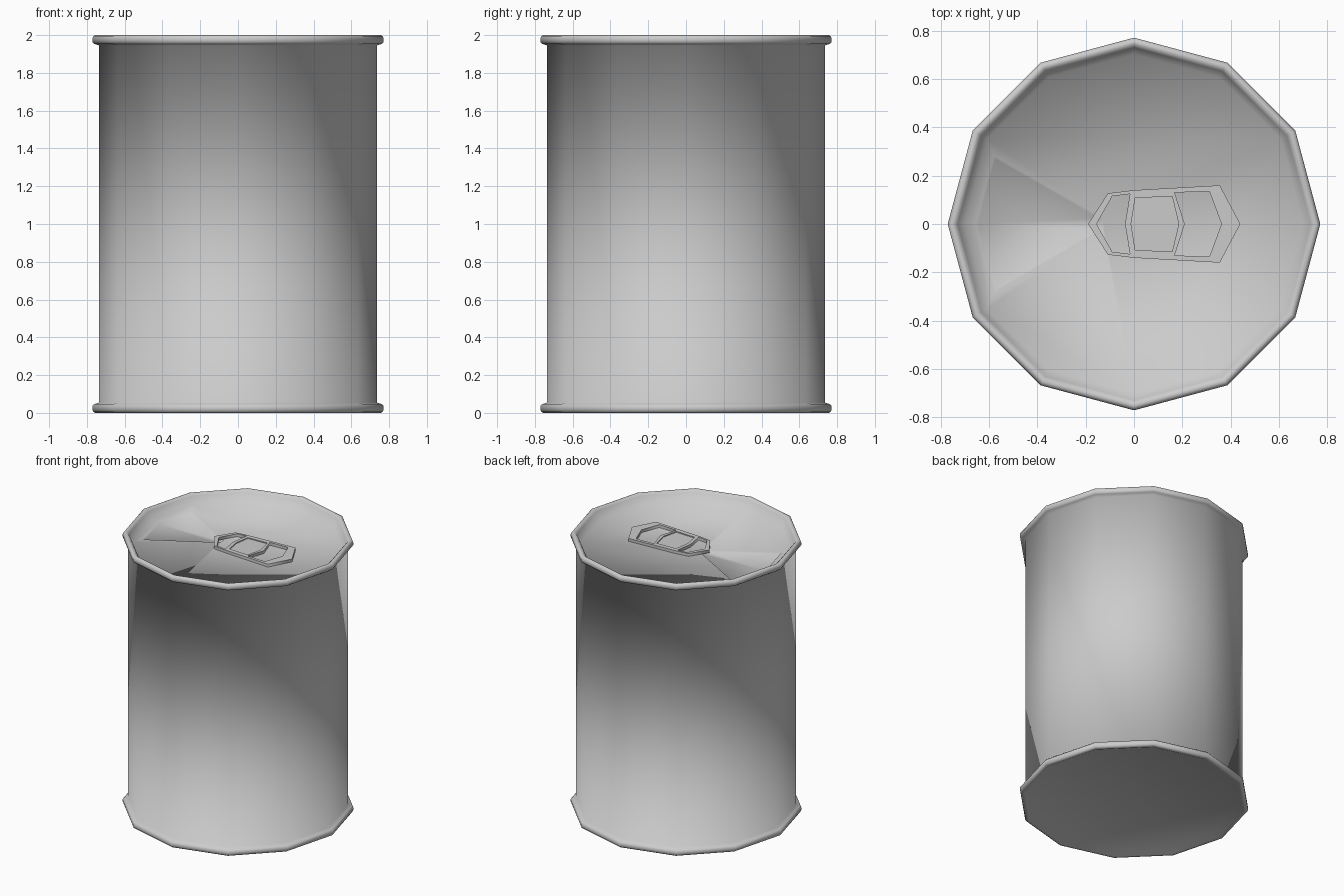
import bpy, bmesh
from math import cos, sin, pi, radians

if "Cube" in bpy.data.objects:
    bpy.data.objects.remove(bpy.data.objects["Cube"])

SIDES = 12
FLOOR = 1.927          # height of the recessed lid


def make_object(name, rings):
    """Closed solid from stacked rings of points, capped at both ends."""
    bm = bmesh.new()
    loops = [[bm.verts.new(p) for p in ring] for ring in rings]
    n = len(loops[0])
    for a, b in zip(loops, loops[1:]):
        for i in range(n):
            j = (i + 1) % n
            bm.faces.new((a[i], a[j], b[j], b[i]))
    bm.faces.new(loops[0][::-1])
    bm.faces.new(loops[-1])
    bmesh.ops.recalc_face_normals(bm, faces=bm.faces)
    mesh = bpy.data.meshes.new(name)
    bm.to_mesh(mesh)
    bm.free()
    ob = bpy.data.objects.new(name, mesh)
    bpy.context.collection.objects.link(ob)
    return ob


def activate(ob):
    bpy.ops.object.select_all(action='DESELECT')
    ob.select_set(True)
    bpy.context.view_layer.objects.active = ob


def mirrored(half):
    """Complete an outline symmetric about the x axis."""
    return half + [(x, -y) for x, y in reversed(half) if y > 0]


def plate(name, outlines, z0, z1):
    """Flat plate: first outline is the edge, the others are holes."""
    cu = bpy.data.curves.new(name, 'CURVE')
    cu.dimensions = '2D'
    cu.fill_mode = 'BOTH'
    cu.extrude = (z1 - z0) / 2
    for pts in outlines:
        sp = cu.splines.new('POLY')
        sp.points.add(len(pts) - 1)
        for p, (x, y) in zip(sp.points, pts):
            p.co = (x, y, 0, 1)
        sp.use_cyclic_u = True
    ob = bpy.data.objects.new(name, cu)
    ob.location.z = (z0 + z1) / 2
    bpy.context.collection.objects.link(ob)
    activate(ob)
    bpy.ops.object.convert(target='MESH')
    return bpy.context.object


# can body with rolled rims, recessed lid and shallow recessed base
profile = [(0.69, 0.025), (0.74, 0.002), (0.755, 0), (0.766, 0.006), (0.771, 0.018),
           (0.771, 0.036), (0.76, 0.047), (0.735, 0.055),
           (0.735, 1.945), (0.76, 1.953), (0.771, 1.964), (0.771, 1.982),
           (0.766, 1.994), (0.755, 2.0), (0.742, 1.997), (0.73, 1.985),
           (0.702, FLOOR)]
can = make_object("can_body", [
    [(r * cos(2 * pi * i / SIDES), r * sin(2 * pi * i / SIDES), z) for i in range(SIDES)]
    for r, z in profile])

# pressed-in wedge of the drinking opening
wedge = mirrored([(-0.655, 0), (-0.58, 0.283), (-0.13, 0.025)])
cutter = make_object("opening_cutter", [
    [(-0.45 + (x + 0.45) * s, y * s, FLOOR + dz) for x, y in wedge]
    for s, dz in ((0.95, -0.012), (1.05, 0.012))])
cutter.hide_render = True
mod = can.modifiers.new("opening", 'BOOLEAN')
mod.object = cutter
mod.solver = 'EXACT'
activate(can)
bpy.ops.object.modifier_apply(modifier=mod.name)
bpy.data.objects.remove(cutter)
activate(can)
bpy.ops.object.shade_smooth_by_angle(angle=radians(75))

# pull tab with finger hole, nose hole and sunken rivet panel
edge = mirrored([(-0.19, 0), (-0.108, 0.127), (0, 0.14), (0.355, 0.16), (0.44, 0)])
nose_hole = mirrored([(-0.155, 0), (-0.09, 0.115), (-0.017, 0.124), (-0.037, 0)])
finger_hole = mirrored([(0.21, 0), (0.168, 0.13), (0.312, 0.135), (0.362, 0)])
panel = mirrored([(-0.012, 0), (0.005, 0.108), (0.158, 0.114), (0.185, 0)])
plate("pull_tab", [edge, nose_hole, finger_hole, panel], FLOOR, FLOOR + 0.021)
plate("rivet_panel", [panel], FLOOR, FLOOR + 0.014)
